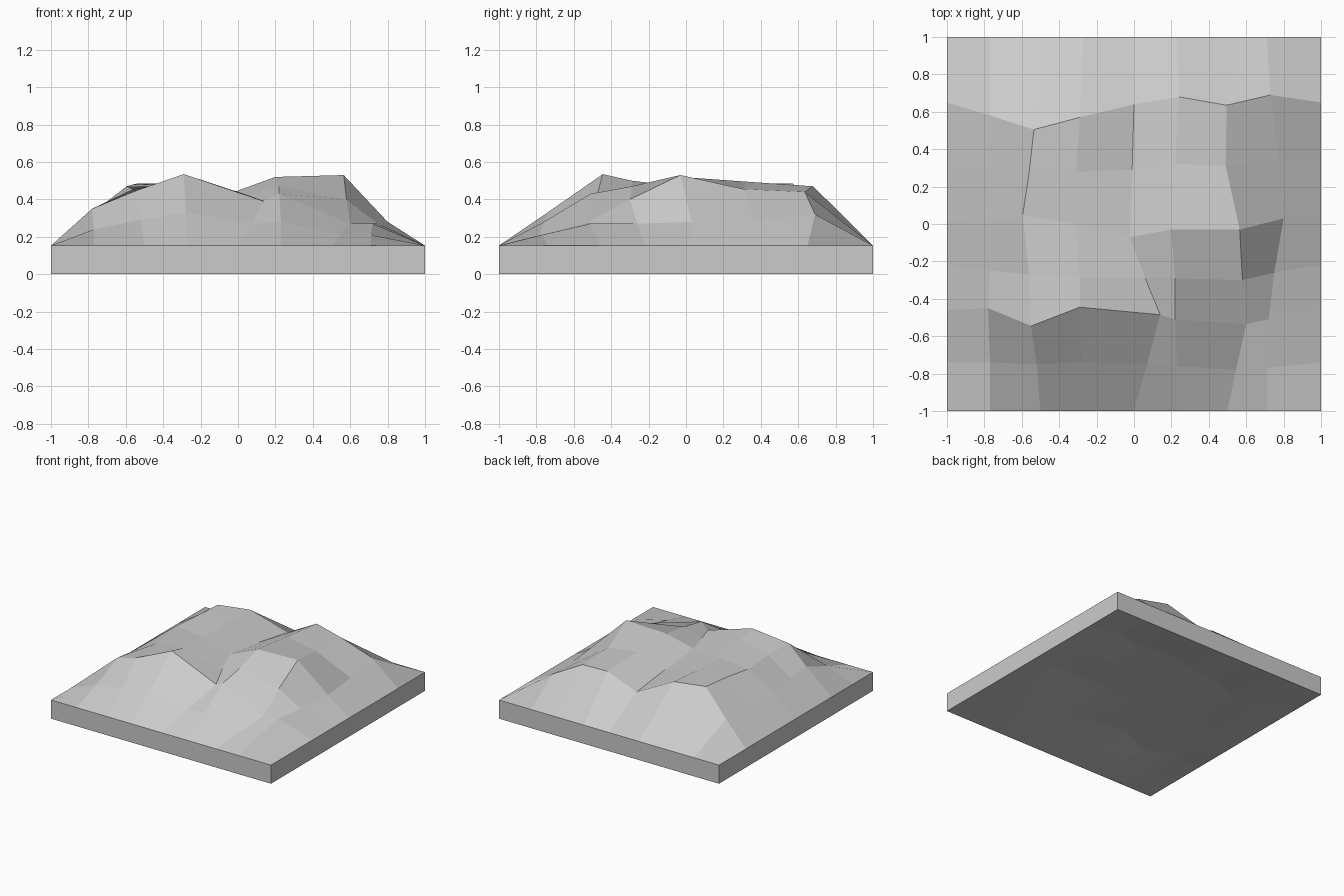
import bpy, bmesh

RIM = 0.153                                       # height of the slab rim
BULGE = 0.15                                      # how much the underside follows the hills
edge_x = [-0.77, -0.50, -0.27, 0.0, 0.23, 0.50, 0.71]
edge_y = [-0.74, -0.46, -0.22, 0.02, 0.32, 0.65]

# Cross-section profiles of the hills, front to back, as (x, y, z)
profiles = [
    [(-.77, -.74, .24), (-.52, -.75, .29), (-.28, -.74, .33), (.07, -.75, .27),
     (.23, -.76, .28), (.545, -.78, .21), (.71, -.77, .21)],
    [(-.78, -.45, .35), (-.55, -.545, .445), (-.29, -.445, .535), (.14, -.485, .39),
     (.22, -.51, .43), (.60, -.535, .27), (.72, -.51, .27)],
    [(-.77, -.25, .335), (-.56, -.27, .455), (-.29, -.29, .50), (.06, -.29, .42),
     (.22, -.29, .47), (.58, -.30, .40), (.75, -.26, .27)],
    [(-.79, .00, .32), (-.595, .05, .47), (-.31, .00, .465), (-.02, -.07, .44),
     (.20, -.03, .52), (.565, -.03, .53), (.80, .03, .28)],
    [(-.78, .29, .31), (-.56, .28, .48), (-.31, .28, .475), (-.01, .29, .40),
     (.22, .32, .495), (.49, .31, .455), (.77, .36, .29)],
    [(-.77, .58, .31), (-.535, .505, .485), (-.29, .57, .485), (.00, .64, .35),
     (.24, .68, .47), (.495, .635, .44), (.73, .69, .32)],
]


def rim_row(y):
    return [(x, y, RIM) for x in [-1] + edge_x + [1]]


# Full rows including the flat rim
rows = [rim_row(-1)]
for y, profile in zip(edge_y, profiles):
    rows.append([(-1, y, RIM)] + profile + [(1, y, RIM)])
rows.append(rim_row(1))

bm = bmesh.new()


def sheet(height):
    """Quad sheet over all rows, with z remapped by height()."""
    grid = [[bm.verts.new((x, y, height(z))) for x, y, z in row] for row in rows]
    for a, b in zip(grid, grid[1:]):
        for i in range(len(a) - 1):
            bm.faces.new((a[i], a[i + 1], b[i + 1], b[i]))


# Hilly top and gently hollowed underside
sheet(lambda z: z)
sheet(lambda z: (z - RIM) * BULGE)

# Side walls joining the two rims
bmesh.ops.bridge_loops(bm, edges=[e for e in bm.edges if e.is_boundary])
bmesh.ops.recalc_face_normals(bm, faces=bm.faces)

mesh = bpy.data.meshes.new("terrain_tile")
bm.to_mesh(mesh)
bm.free()
bpy.context.collection.objects.link(bpy.data.objects.new("terrain_tile", mesh))
